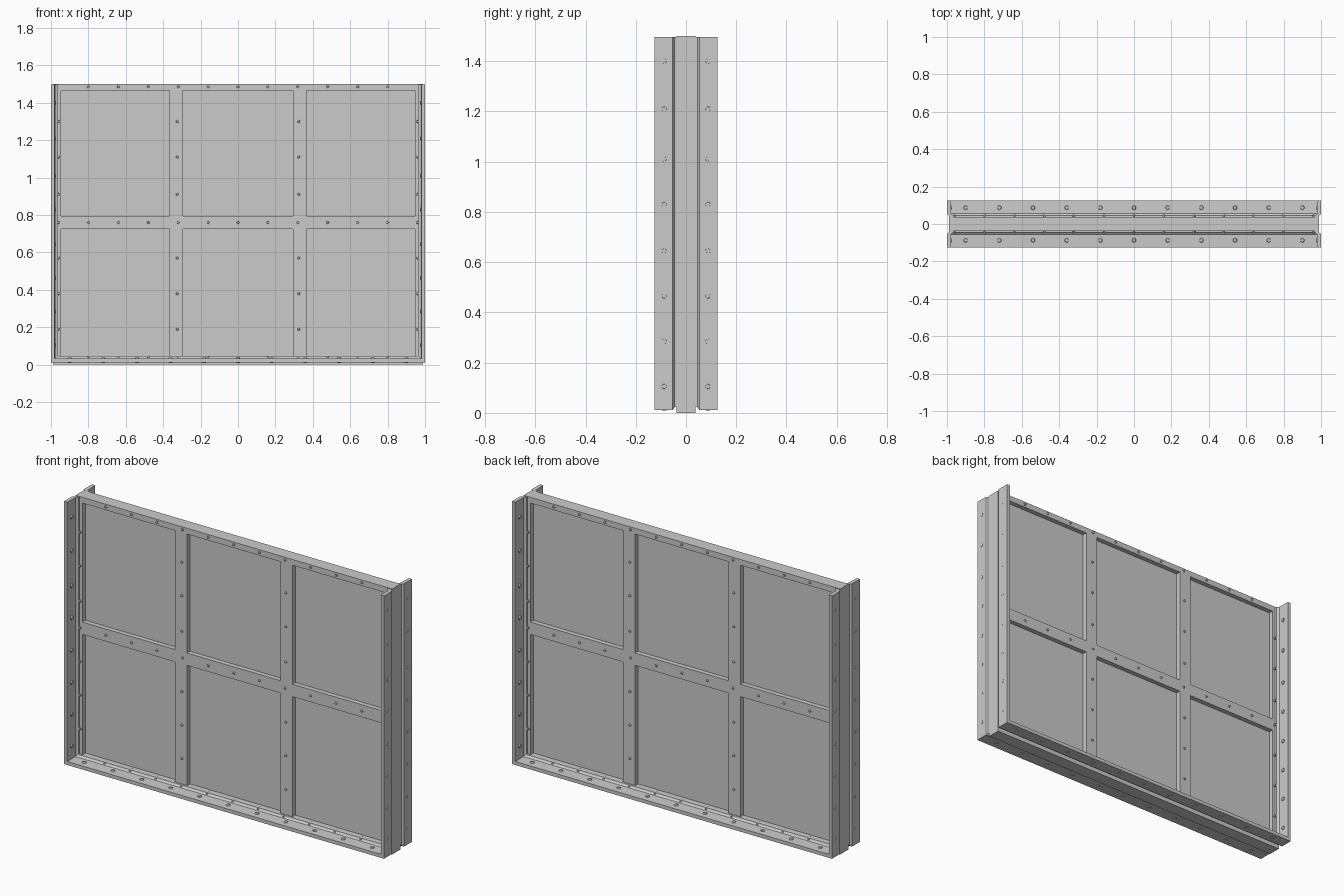
import bpy, bmesh
from math import pi
from mathutils import Matrix, Vector

if "Cube" in bpy.data.objects:
    bpy.data.objects.remove(bpy.data.objects["Cube"])

FACE = 0.037   # half thickness of the window frame
LIFT = 0.012   # flange underside above the ground


def finish(bm, name, smooth=False):
    bmesh.ops.recalc_face_normals(bm, faces=bm.faces)
    me = bpy.data.meshes.new(name)
    bm.to_mesh(me)
    bm.free()
    ob = bpy.data.objects.new(name, me)
    bpy.context.collection.objects.link(ob)
    if smooth:
        for o in bpy.context.selected_objects:
            o.select_set(False)
        bpy.context.view_layer.objects.active = ob
        ob.select_set(True)
        bpy.ops.object.shade_smooth_by_angle()
    return ob


# Window frame: a grid of cells, panes left out, thickened into one solid
xs = [-0.99, -0.947, -0.367, -0.293, 0.293, 0.367, 0.947, 0.99]
zs = [0.0, 0.045, 0.725, 0.795, 1.467, 1.5]
bm = bmesh.new()
grid = [[bm.verts.new((x, -FACE, z)) for z in zs] for x in xs]
for i in range(len(xs) - 1):
    for j in range(len(zs) - 1):
        if not (i % 2 and j % 2):
            bm.faces.new((grid[i][j], grid[i + 1][j], grid[i + 1][j + 1], grid[i][j + 1]))
ext = bmesh.ops.extrude_face_region(bm, geom=bm.faces[:], use_keep_orig=True)
moved = [v for v in ext["geom"] if isinstance(v, bmesh.types.BMVert)]
bmesh.ops.translate(bm, verts=moved, vec=(0, 2 * FACE, 0))
finish(bm, "window_frame")

# Recessed panes
for i in (1, 3, 5):
    for j in (1, 3):
        bm = bmesh.new()
        bmesh.ops.create_cube(bm, size=1)
        size = (xs[i + 1] - xs[i], 0.02, zs[j + 1] - zs[j])
        mid = ((xs[i] + xs[i + 1]) / 2, 0, (zs[j] + zs[j + 1]) / 2)
        bmesh.ops.scale(bm, vec=size, verts=bm.verts)
        bmesh.ops.translate(bm, vec=mid, verts=bm.verts)
        finish(bm, "pane")

# Angle-iron flange swept around both sides and the bottom: (y, inset from edge)
profile = [(0.125, 0), (0.125, 0.02), (0.056, 0.022), (0.048, 0.028),
           (0.046, 0.034), (FACE, 0.035), (FACE, 0.012), (0.046, 0.01), (0.053, 0)]
for side, label in ((-1, "front_flange"), (1, "back_flange")):
    bm = bmesh.new()
    rings = []
    for sx, top in ((-1, True), (-1, False), (1, False), (1, True)):
        rings.append([bm.verts.new((sx * (1 - d), side * y, 1.497 if top else LIFT + d))
                      for y, d in profile])
    n = len(profile)
    for a, b in zip(rings, rings[1:]):
        for k in range(n):
            bm.faces.new((a[k], a[(k + 1) % n], b[(k + 1) % n], b[k]))
    bm.faces.new(rings[0])
    bm.faces.new(rings[-1])
    finish(bm, label)


# Domed rivets: unit dome turned to face a direction
def add_rivet(bm, pos, axis, radius, height):
    turn = Vector((0, 0, 1)).rotation_difference(Vector(axis)).to_matrix().to_4x4()
    mat = Matrix.Translation(pos) @ turn
    r = bmesh.ops.create_cone(bm, cap_ends=True, segments=10, radius1=radius,
                              radius2=radius * 0.6, depth=height * 2, matrix=mat)
    return r


bar_z = (0.19, 0.38, 0.57, 0.91, 1.11, 1.30)
side_z = (0.105, 0.285, 0.465, 0.645, 0.83, 1.01, 1.21, 1.40)
row_x = [-0.96 + 0.16 * k for k in range(13)]

# Rivets on the frame faces
bm = bmesh.new()
for s in (-1, 1):
    spots = [(x, z) for x in (-0.96, -0.325, 0.325, 0.96) for z in bar_z]
    spots += [(x, 0.76) for x in row_x]
    spots += [(x, z) for x in row_x[1:-1] for z in (0.038, 1.485)]
    for x, z in spots:
        y = 0.046 if z < 0.05 or abs(x) > 0.95 else FACE
        add_rivet(bm, (x, s * FACE, z), (0, s, 0), 0.009, 0.006 + y - FACE)
finish(bm, "frame_rivets", True)

# Rivets on the flanges, passing through to the outside
bm = bmesh.new()
for sy in (-1, 1):
    for k in range(11):
        x, y = -0.9 + 0.18 * k, sy * 0.087
        add_rivet(bm, (x, y, LIFT + 0.02), (0, 0, 1), 0.015, 0.007)
        add_rivet(bm, (x, y, LIFT + 0.002), (0, 0, -1), 0.015, 0.005)
    for sx in (-1, 1):
        for z in side_z:
            add_rivet(bm, (sx * 0.98, sy * 0.087, z), (-sx, 0, 0), 0.015, 0.007)
            add_rivet(bm, (sx * 0.995, sy * 0.087, z), (sx, 0, 0), 0.015, 0.006)
finish(bm, "flange_rivets", True)
